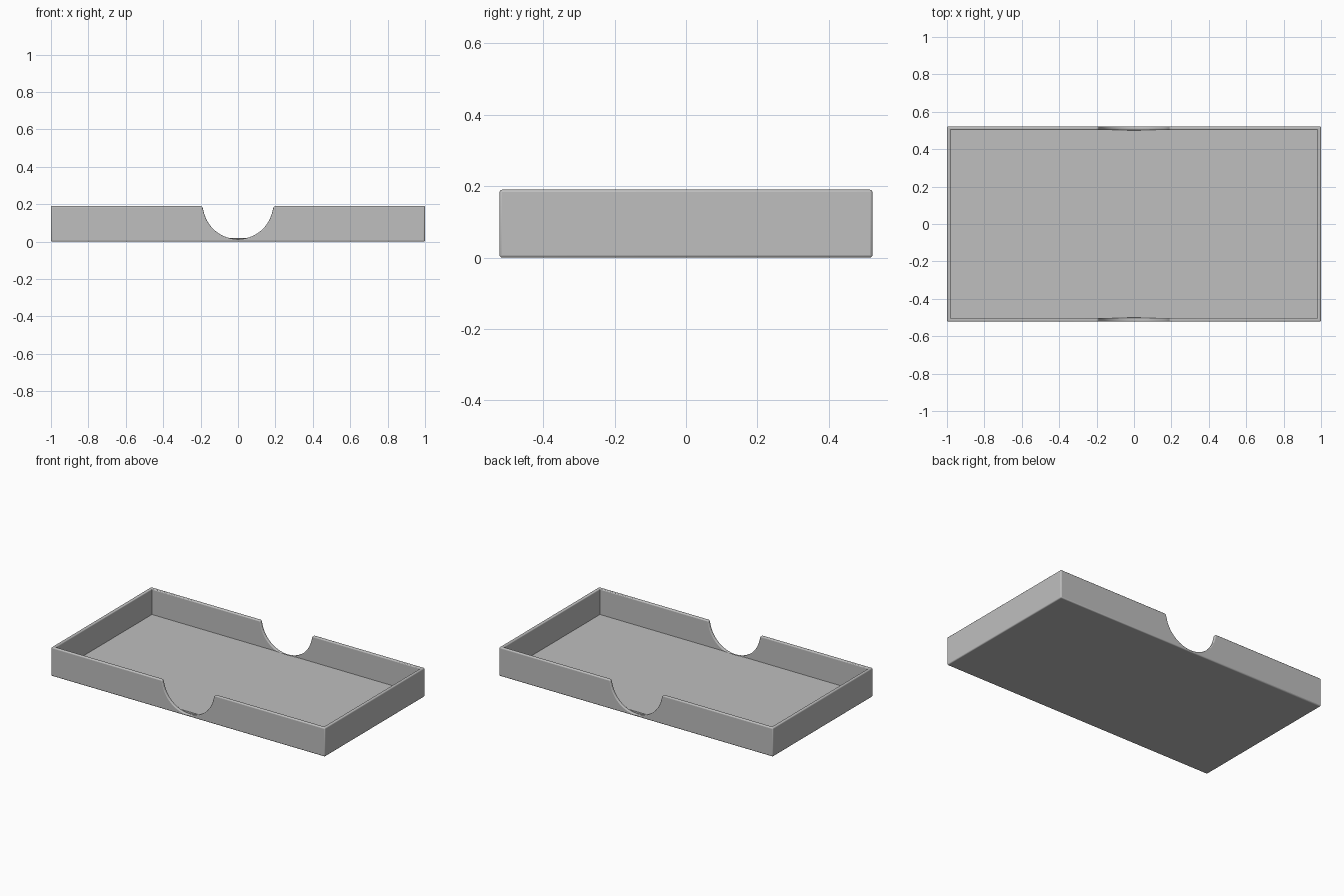
import bpy, bmesh
from math import sin, cos, radians

if "Cube" in bpy.data.objects:
    bpy.data.objects.remove(bpy.data.objects["Cube"], do_unlink=True)

LENGTH, WIDTH, HEIGHT = 2.0, 1.044, 0.19
WALL, FLOOR, ROUND = 0.02, 0.02, 0.007
RADIUS, CENTRE_Z, FILLET, FLARE = 0.188, 0.201, 0.014, 0.005

grey = bpy.data.materials.new("mid grey")
grey.use_nodes = True
grey.diffuse_color = (0.52, 0.52, 0.52, 1)
grey.node_tree.nodes["Principled BSDF"].inputs["Base Color"].default_value = (0.52, 0.52, 0.52, 1)


def make_object(name, bm):
    mesh = bpy.data.meshes.new(name)
    bmesh.ops.recalc_face_normals(bm, faces=bm.faces)
    bm.to_mesh(mesh)
    bm.free()
    mesh.materials.append(grey)
    obj = bpy.data.objects.new(name, mesh)
    bpy.context.collection.objects.link(obj)
    return obj


# Open tray: a box with its top inset and sunk, convex edges rounded
bm = bmesh.new()
bmesh.ops.create_cube(bm, size=1)
bmesh.ops.scale(bm, vec=(LENGTH, WIDTH, HEIGHT), verts=bm.verts)
bmesh.ops.translate(bm, vec=(0, 0, HEIGHT / 2), verts=bm.verts)
bm.normal_update()
top = max(bm.faces, key=lambda f: f.calc_center_median().z)
bmesh.ops.inset_region(bm, faces=[top], thickness=WALL, use_even_offset=True)
sunk = bmesh.ops.extrude_face_region(bm, geom=[top])["geom"]
if top.is_valid:
    bmesh.ops.delete(bm, geom=[top], context="FACES_ONLY")
bmesh.ops.translate(bm, vec=(0, 0, FLOOR - HEIGHT),
                    verts=[v for v in sunk if isinstance(v, bmesh.types.BMVert)])
bmesh.ops.recalc_face_normals(bm, faces=bm.faces)
convex = [e for e in bm.edges if e.is_convex and e.calc_face_angle(0) > 1]
bmesh.ops.bevel(bm, geom=convex, offset=ROUND, segments=3, profile=0.5, affect="EDGES")
tray = make_object("tray", bm)


def notch_outline(d):
    """Round thumb notch with filleted shoulders, grown by d."""
    f = FILLET - d
    cx, cz = RADIUS + FILLET, HEIGHT - FILLET
    shoulder = [(cx - f * cos(radians(a)), cz + f * sin(radians(a)))
                for a in range(90, -1, -15)]
    right = [(cx, HEIGHT + 0.05)] + shoulder
    arc = [((RADIUS + d) * cos(radians(a)), CENTRE_Z - (RADIUS + d) * sin(radians(a)))
           for a in range(12, 169, 4)]
    return right + arc + [(-x, z) for x, z in reversed(right)]


# Thumb notch cutters: outlines lofted through each long wall, flared at both faces
outer, inside = WIDTH / 2, WIDTH / 2 - WALL
steps = [(FLARE * (1 - cos(radians(a))), FLARE * (1 - sin(radians(a))))
         for a in (0, 30, 60, 90)]
sections = [(outer + 0.02, FLARE)] + [(outer - t, d) for t, d in steps]
sections += [(inside + t, d) for t, d in reversed(steps)] + [(inside - 0.003, FLARE)]
bm = bmesh.new()
for side in (-1, 1):
    rings = [[bm.verts.new((x, side * y, z)) for x, z in notch_outline(d)]
             for y, d in sections]
    for a, b in zip(rings, rings[1:]):
        for i in range(len(a)):
            j = (i + 1) % len(a)
            bm.faces.new((a[i], a[j], b[j], b[i]))
    bm.faces.new(rings[0])
    bm.faces.new(rings[-1])
cutter = make_object("notch_cutter", bm)
cutter.hide_render = True

# Cut the notches
cut = tray.modifiers.new("thumb notches", "BOOLEAN")
cut.operation, cut.solver, cut.object = "DIFFERENCE", "EXACT", cutter
bpy.ops.object.select_all(action="DESELECT")
tray.select_set(True)
bpy.context.view_layer.objects.active = tray
bpy.ops.object.modifier_apply(modifier=cut.name)
bpy.data.objects.remove(cutter, do_unlink=True)

# Smooth the rounded edges, keep the large panels flat
bpy.ops.object.shade_smooth_by_angle(angle=radians(35))
for face in tray.data.polygons:
    if max(abs(c) for c in face.normal) > 0.999:
        face.use_smooth = False
